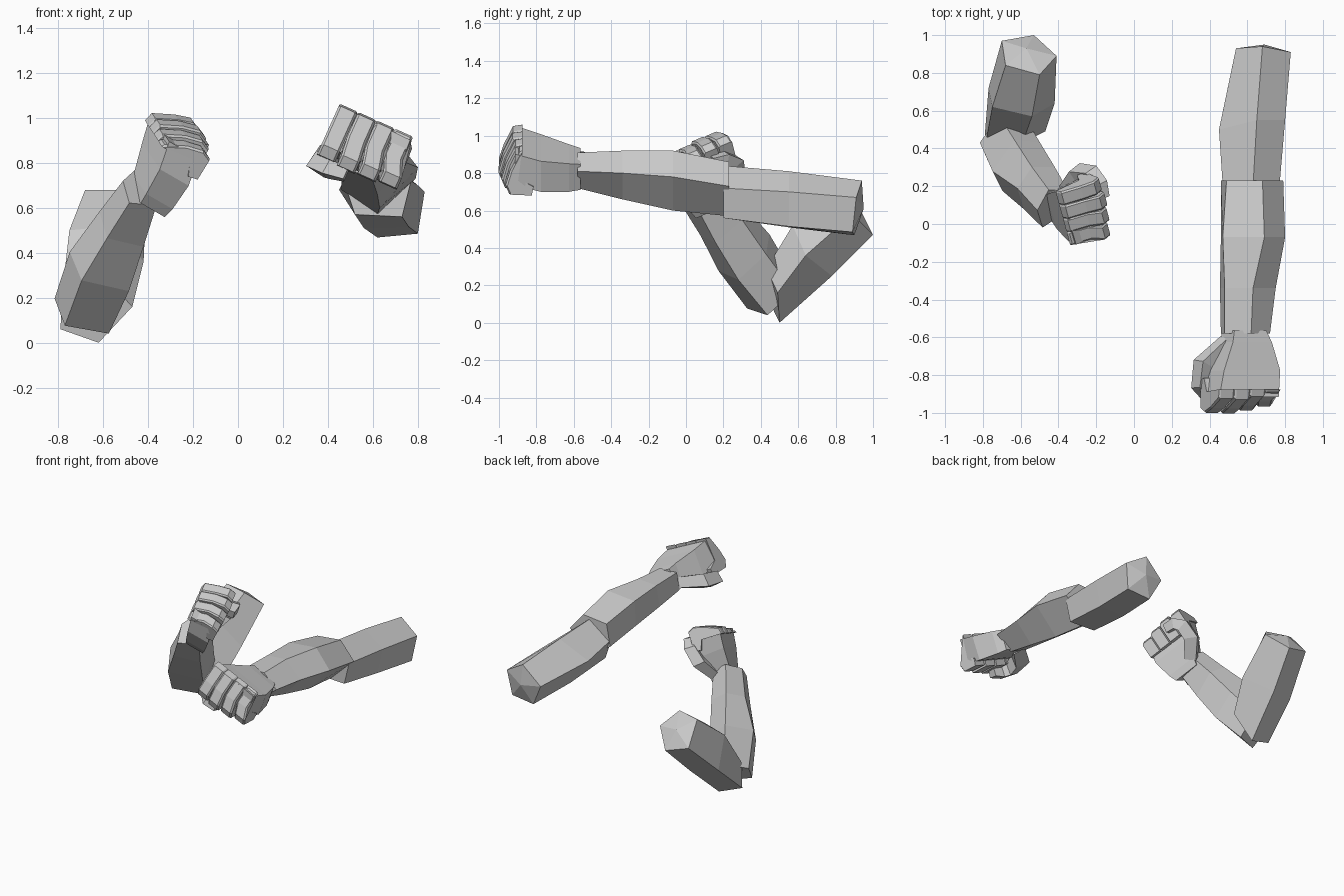
import bpy, bmesh
from mathutils import Vector

if "Cube" in bpy.data.objects:
    bpy.data.objects.remove(bpy.data.objects["Cube"])

skin = bpy.data.materials.new("plain grey")
skin.diffuse_color = (0.6, 0.6, 0.6, 1)
skin.use_nodes = True
skin.node_tree.nodes["Principled BSDF"].inputs["Base Color"].default_value = skin.diffuse_color


def loft(name, rings, tip=None):
    """Closed flat-shaded skin through rings of equal point count."""
    bm = bmesh.new()
    vs = [[bm.verts.new(p) for p in r] for r in rings]
    n = len(vs[0])
    for a, b in zip(vs, vs[1:]):
        for i in range(n):
            bm.faces.new((a[i], a[(i + 1) % n], b[(i + 1) % n], b[i]))
    bm.faces.new(vs[0])
    if tip:  # shallow pointed cap
        t = bm.verts.new(tip)
        for i in range(n):
            bm.faces.new((vs[-1][i], vs[-1][(i + 1) % n], t))
    else:
        bm.faces.new(vs[-1])
    bmesh.ops.recalc_face_normals(bm, faces=bm.faces)
    me = bpy.data.meshes.new(name)
    bm.to_mesh(me)
    bm.free()
    me.materials.append(skin)
    ob = bpy.data.objects.new(name, me)
    bpy.context.collection.objects.link(ob)
    return ob


def frame(origin, forward, up, side, size=1):
    """Maps (forward, sideways, up) to the scene; side=-1 mirrors the limb."""
    o, d = Vector(origin), Vector(forward).normalized()
    n = Vector(up)
    n = (n - d * n.dot(d)).normalized()
    s = n.cross(d) * side
    return lambda a, b, c: o + (d * a + s * b + n * c) * size


# Forearm cross-sections: distance, then (sideways, up) pairs
FOREARM = [
    (0.00, [(-.13, .10), (.06, .12), (.17, -.01), (0, -.17), (-.16, -.06)]),
    (0.30, [(-.15, .16), (.07, .18), (.18, .04), (.01, -.14), (-.16, -.02)]),
    (0.57, [(-.14, .17), (.01, .18), (.13, .06), (0, -.08), (-.165, .02)]),
    (0.81, [(-.14, .175), (0, .17), (.10, .07), (-.02, -.02), (-.16, .05)]),
]
# Hand body: distance, left, right, bottom, top
HAND = [(-.01, -.10, .10, -.075, .08), (.05, -.115, .125, -.075, .095),
        (.20, -.18, .16, -.06, .125), (.34, -.222, .137, -.03, .157)]
# Curled finger outline: (forward, up)
FINGER = [(.30, .165), (.345, .157), (.395, .05), (.42, -.03), (.40, -.08),
          (.25, -.085), (.24, -.035), (.32, .0)]
# Thumb joints: (forward, sideways, up, half size)
THUMB = [(.05, -.08, -.04, .045), (.17, -.195, -.09, .055),
         (.28, -.20, -.115, .05), (.335, -.15, -.12, .042),
         (.345, -.07, -.11, .035)]


def forearm(tag, f, k):
    loft(tag + "_forearm", [[f(d * k, s, n) for s, n in ring] for d, ring in FOREARM])


def fist(tag, f):
    loft(tag + "_hand", [[f(d, l, b), f(d, r, b), f(d, r - .01, t - .01), f(d, l, t)]
                         for d, l, r, b, t in HAND])
    # Four fingers, the index reaching furthest
    for i, (reach, drop) in enumerate([(.005, 0), (.008, .008), (-.008, .004), (-.03, -.005)]):
        a = -.225 + i * .09
        rings = []
        for s, inset in ((a, .008), (a + .01, 0), (a + .078, 0), (a + .088, .01)):
            rings.append([f(d + (reach if d > .33 else 0) - (inset if d > .3 else 0),
                            s + (.01 * i if n < 0 else 0),
                            n - (drop if n < 0 else 0) - (inset * .5 if n > .1 else 0))
                          for d, n in FINGER])
        loft(tag + "_finger", rings)
    # Thumb folded below the index finger
    rings = []
    for i, (d, s, n, h) in enumerate(THUMB):
        p, q = THUMB[max(i - 1, 0)], THUMB[min(i + 1, 4)]
        t = Vector((q[0] - p[0], q[1] - p[1])).normalized()
        rings.append([f(d - t.y * h * u, s + t.x * h * u, n + h * .95 * v)
                      for u, v in ((-1, -.7), (.9, -1), (1, .8), (-.7, 1))])
    loft(tag + "_thumb", rings)


# Straight arm
forearm("straight", frame((.62, .23, .74), (0, -1, 0), (0, 0, 1), 1), 1)
fist("straight", frame((.59, -.575, .82), (0, -1, 0), (.41, 0, .91), 1))
loft("straight_upper_arm", [
    [(.63, .20, .84), (.77, .20, .72), (.73, .20, .56), (.52, .20, .57), (.47, .20, .72)],
    [(.65, .55, .81), (.80, .55, .70), (.76, .55, .515), (.56, .55, .51), (.45, .50, .68)],
    [(.68, .94, .76), (.83, .91, .67), (.80, .89, .485), (.62, .90, .468), (.54, .93, .63)],
], (.69, .95, .61))

# Bent arm, its forearm rolled so the ridge faces the front
forearm("bent", frame((-.70, .46, .145), (.32, -.42, .48), (-.66, .15, .50), -1, .97), .89)
fist("bent", frame((-.397, .105, .63), (.55, -.19, .81), (-.74, -.42, .52), -1, .9))
loft("bent_upper_arm", [
    [(-.78, .46, .24), (-.59, .43, .29), (-.47, .49, .16), (-.62, .50, .0), (-.79, .47, .06)],
    [(-.75, .62, .50), (-.54, .57, .52), (-.42, .64, .36), (-.58, .78, .25), (-.77, .72, .28)],
    [(-.68, .84, .68), (-.50, .79, .68), (-.41, .89, .58), (-.53, 1.0, .47), (-.70, .97, .52)],
], (-.57, .93, .61))
